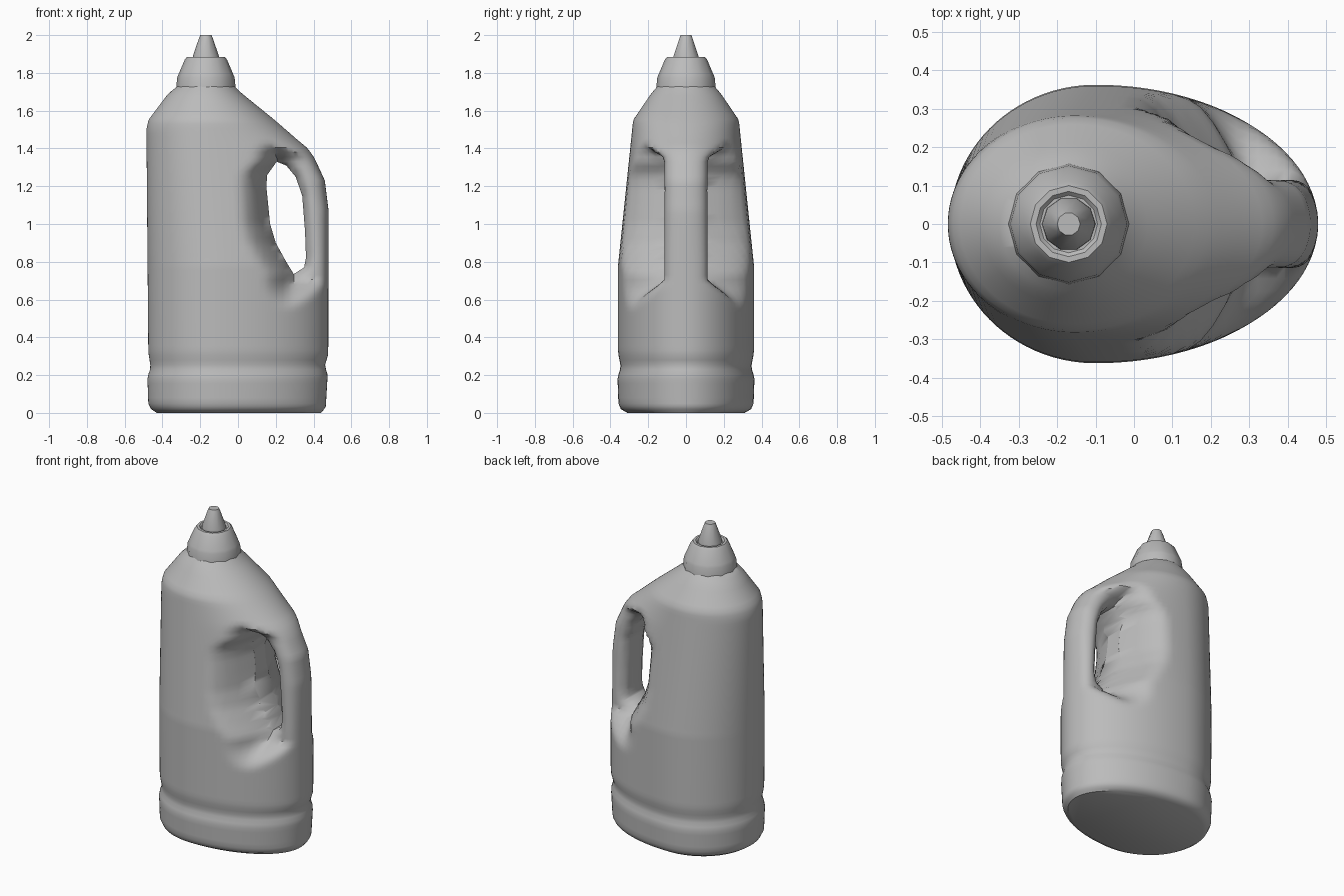
import bpy, bmesh
from math import sin, cos, pi, hypot, sqrt

if "Cube" in bpy.data.objects:
    bpy.data.objects.remove(bpy.data.objects["Cube"])

grey = bpy.data.materials.new("plain grey")
grey.use_nodes = True
grey.diffuse_color = (0.5, 0.5, 0.5, 1)
grey.node_tree.nodes["Principled BSDF"].inputs["Base Color"].default_value = (0.5, 0.5, 0.5, 1)

NECK_X = -0.17
# Silhouette curves of the bottle as (height, value)
LEFT = [(0, -.43), (.02, -.46), (.05, -.475), (.19, -.48), (.24, -.462), (.32, -.475),
        (1.5, -.485), (1.55, -.475), (1.69, -.37), (1.73, -.32)]
RIGHT = [(0, .44), (.03, .465), (.2, .475), (.25, .46), (.31, .478), (1.07, .48), (1.23, .46),
         (1.35, .405), (1.4, .37), (1.45, .31), (1.55, .195), (1.7, .01), (1.73, -.02)]
WIDTH = [(0, .31), (.02, .345), (.05, .358), (.19, .363), (.24, .345), (.32, .36),
         (.78, .36), (1.55, .28), (1.69, .185), (1.73, .15)]
WIDEST_X = [(0, -.1), (.8, -.1), (1.73, NECK_X)]
# Handle opening, seen from the front
OPENING = [(.205, 1.33), (.155, 1.26), (.15, 1.2), (.17, 1.0), (.2, .9), (.255, .8), (.295, .735),
           (.35, .77), (.36, .82), (.355, .96), (.34, 1.15), (.305, 1.25), (.255, 1.31)]
OPENING_EDGE = sorted((z, x) for x, z in OPENING[:7])


def interp(table, z):
    if z <= table[0][0]:
        return table[0][1]
    for (z0, v0), (z1, v1) in zip(table, table[1:]):
        if z <= z1:
            return v0 + (v1 - v0) * (z - z0) / (z1 - z0)
    return table[-1][1]


def opening_distance(x, z):
    best = -1
    for (x0, z0), (x1, z1) in zip(OPENING, OPENING[1:] + OPENING[:1]):
        dx, dz = x1 - x0, z1 - z0
        best = max(best, ((x - x0) * dz - (z - z0) * dx) / hypot(dx, dz))
    return best


def pinch(x, y, z):
    """Squeeze the sides in around the grip and round the rim of the opening."""
    side = max(0, interp(OPENING_EDGE, z) - x)
    level = max(0, z - 1.35, (.7 - z) * .8)
    limit = .115 + 1.7 * hypot(side, level)
    k = .06
    h = max(k - abs(y - limit), 0) / k
    y = min(y, limit) - h * h * k / 4
    t = min(1, max(0, opening_distance(x, z) / .06))
    return y * (.4 + .6 * sqrt(1 - (1 - t) ** 2))


def finish(name, bm, angle=40):
    bmesh.ops.recalc_face_normals(bm, faces=bm.faces)
    mesh = bpy.data.meshes.new(name)
    bm.to_mesh(mesh)
    bm.free()
    ob = bpy.data.objects.new(name, mesh)
    bpy.context.collection.objects.link(ob)
    mesh.materials.append(grey)
    smooth(ob, angle)
    return ob


def smooth(ob, angle):
    bpy.ops.object.select_all(action='DESELECT')
    ob.select_set(True)
    bpy.context.view_layer.objects.active = ob
    bpy.ops.object.shade_smooth_by_angle(angle=angle * pi / 180)


def loft(rings):
    bm = bmesh.new()
    loops = [[bm.verts.new(p) for p in ring] for ring in rings]
    n = len(loops[0])
    for a, b in zip(loops, loops[1:]):
        for i in range(n):
            j = (i + 1) % n
            bm.faces.new((a[i], a[j], b[j], b[i]))
    bm.faces.new(loops[0])
    bm.faces.new(loops[-1])
    return bm


def lathe(name, profile, sides, angle=40):
    return finish(name, loft([[(NECK_X + r * cos(2 * pi * i / sides), r * sin(2 * pi * i / sides), z)
                               for i in range(sides)] for r, z in profile]), angle)


# Bottle body: egg-shaped sections, pinched at the grip
SEGMENTS = 96
heights = [0, .01, .02, .035, .05] + [.08 + .025 * i for i in range(67)]
rings = []
for z in heights:
    left, right, wide, mid = (interp(t, z) for t in (LEFT, RIGHT, WIDTH, WIDEST_X))
    ring = []
    for i in range(SEGMENTS):
        a = 2 * pi * (i + .5) / SEGMENTS
        x = mid + cos(a) * (right - mid if cos(a) > 0 else mid - left)
        y = pinch(x, wide * abs(sin(a)), z)
        ring.append((x, y if sin(a) > 0 else -y, z))
    rings.append(ring)
bottle = finish("bottle_body", loft(rings))

# Cut the handle opening
cutter = finish("handle_opening_cutter", loft([[(x, y, z) for x, z in OPENING] for y in (-.5, .5)]))
cutter.hide_render = True
cut = bottle.modifiers.new("handle opening", 'BOOLEAN')
cut.operation = 'DIFFERENCE'
cut.solver = 'EXACT'
cut.object = cutter
bpy.context.view_layer.objects.active = bottle
bpy.ops.object.modifier_apply(modifier=cut.name)
bpy.data.objects.remove(cutter)
smooth(bottle, 50)

# Screw cap and spout
lathe("screw_cap", [(.14, 1.725), (.157, 1.725), (.152, 1.775), (.146, 1.79), (.112, 1.87),
                    (.1, 1.885), (.085, 1.885), (.075, 1.875)], 12, 35)
lathe("spout", [(.07, 1.87), (.069, 1.89), (.036, 1.985), (.03, 2.0)], 10)
